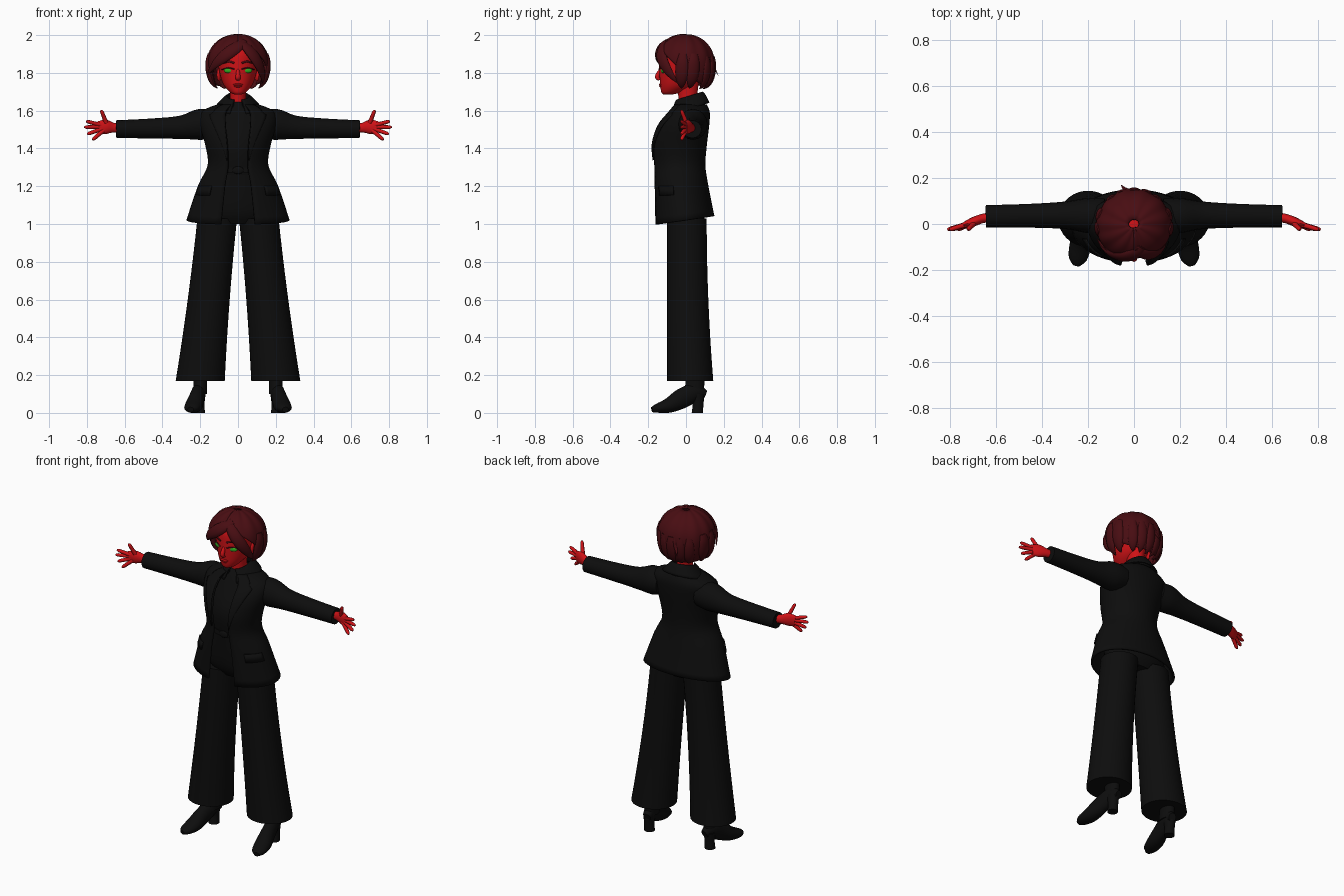
import bpy, bmesh
from math import sin, cos, pi, sqrt
from mathutils import Vector

cube = bpy.data.objects.get("Cube")
if cube:
    bpy.data.objects.remove(cube, do_unlink=True)


def material(name, red, green, blue):
    mat = bpy.data.materials.new(name)
    mat.use_nodes = True
    mat.diffuse_color = (red, green, blue, 1)
    mat.node_tree.nodes["Principled BSDF"].inputs["Base Color"].default_value = mat.diffuse_color
    return mat


BLACK = material("black cloth", red=.004, green=.004, blue=.004)
SKIN = material("red skin", red=.62, green=.006, blue=.008)
HAIR = material("dark red hair", red=.065, green=.004, blue=.006)
GREEN = material("green eyes", red=.03, green=.4, blue=.015)


def oval(height, width, front, back):
    """Profile key: half width and the front and back y at one height."""
    return height, width, front, back


def knot(x, y, z, side, top):
    """Path key: a point with its side and top radii."""
    return x, y, z, side, top


def spline(keys, steps=4):
    """Smooth curve through keys of any length."""
    out = []
    for i in range(len(keys) - 1):
        before, start = keys[max(i - 1, 0)], keys[i]
        end, after = keys[i + 1], keys[min(i + 2, len(keys) - 1)]
        for step in range(steps):
            t = step / steps
            out.append(tuple(b + t * ((c - a) + t * ((2*a - 5*b + 4*c - d) + t * (3*b - a - 3*c + d))) / 2
                             for a, b, c, d in zip(before, start, end, after)))
    return out + [keys[-1]]


def finish(name, bm, mat, mirror=False):
    """Turn a bmesh into a smooth shaded object."""
    bmesh.ops.recalc_face_normals(bm, faces=bm.faces)
    mesh = bpy.data.meshes.new(name)
    bm.to_mesh(mesh)
    bm.free()
    mesh.materials.append(mat)
    mesh.shade_smooth()
    mesh.set_sharp_from_angle(angle=pi / 4)
    part = bpy.data.objects.new(name, mesh)
    bpy.context.collection.objects.link(part)
    if mirror:
        part.modifiers.new("mirror", 'MIRROR')
    return part


def loft(name, rings, mat, mirror=False):
    """Closed skin over a list of point rings."""
    bm = bmesh.new()
    rows = [[bm.verts.new(p) for p in ring] for ring in rings]
    for low, high in zip(rows, rows[1:]):
        for i in range(len(low)):
            bm.faces.new((low[i - 1], low[i], high[i], high[i - 1]))
    bm.faces.new(rows[0])
    bm.faces.new(rows[-1])
    return finish(name, bm, mat, mirror)


def sheet(name, rows, mat, thickness, mirror=False):
    """Open cloth panel over rows of points."""
    bm = bmesh.new()
    rows = [[bm.verts.new(p) for p in row] for row in rows]
    for low, high in zip(rows, rows[1:]):
        for i in range(1, len(low)):
            bm.faces.new((low[i - 1], low[i], high[i], high[i - 1]))
    part = finish(name, bm, mat, mirror)
    solid = part.modifiers.new("thickness", 'SOLIDIFY')
    solid.thickness, solid.offset = thickness, 0


def arc(key, start=0, end=2 * pi, count=32, centre=0, tilt=0, grow=0):
    """Points round an oval key; angle 0 faces the front."""
    height, width, front, back = key
    points = []
    for i in range(count):
        t = start + (end - start) * i / (count - 1)
        y = (front + back) / 2 - ((back - front) / 2 + grow) * cos(t)
        points.append((centre + (width + grow) * sin(t), y, height + tilt * y))
    return points


def body(name, keys, mat, centre=0, mirror=False):
    loft(name, [arc(k, centre=centre)[:-1] for k in spline(keys)], mat, mirror)


def tube(name, keys, mat, up=(0, 0, 1), count=16, mirror=False):
    """Oval tube along a smooth path of knots."""
    path = spline(keys)
    points = [Vector(k[:3]) for k in path]
    rings = []
    for i, key in enumerate(path):
        along = (points[min(i + 1, len(path) - 1)] - points[max(i - 1, 0)]).normalized()
        side = Vector(up).cross(along).normalized()
        top = along.cross(side)
        angles = [2 * pi * n / count for n in range(count)]
        rings.append([points[i] + side * key[3] * cos(a) + top * key[4] * sin(a) for a in angles])
    loft(name, rings, mat, mirror)


def ball(name, place, scale, mat, turn=0):
    bpy.ops.mesh.primitive_uv_sphere_add(segments=16, ring_count=10, location=place, rotation=(0, 0, turn))
    part = bpy.context.object
    part.name, part.scale = name, scale
    part.data.materials.append(mat)
    part.data.shade_smooth()


# Trousers: legs lean outward and flare toward the hem
leg_rings = []
for step in range(13):
    drop = step / 12
    key = oval(height=1.03 - .86 * drop, width=.105 + .025 * drop**2, front=-.1, back=.11 + .035 * drop**2)
    leg_rings.append(arc(key, centre=.11 + .09 * drop)[:-1])
loft("trouser_legs", leg_rings, BLACK, mirror=True)
body("trouser_hips", [oval(height=1, width=.14, front=-.07, back=.08),
                      oval(height=1.08, width=.2, front=-.11, back=.11),
                      oval(height=1.3, width=.14, front=-.13, back=.08)], BLACK)
waist = oval(height=1.27, width=.145, front=-.136, back=.09)
raised = oval(height=1.3, width=.145, front=-.136, back=.09)
loft("belt", [arc(k, grow=.004)[:-1] for k in (waist, raised)], BLACK)
ball("belt_buckle", (0, -.14, 1.285), (.03, .007, .02), BLACK)

# Shirt with a high neck
body("shirt", [oval(height=1.26, width=.14, front=-.13, back=.08),
               oval(height=1.42, width=.145, front=-.15, back=.085),
               oval(height=1.58, width=.15, front=-.08, back=.1),
               oval(height=1.65, width=.048, front=-.035, back=.075)], BLACK)

# Jacket: open front, fitted waist, flared hem that hangs lower in front
jacket = spline([oval(height=1.02, width=.268, front=-.165, back=.145),
                 oval(height=1.2, width=.207, front=-.168, back=.113),
                 oval(height=1.31, width=.155, front=-.17, back=.097),
                 oval(height=1.42, width=.168, front=-.178, back=.105),
                 oval(height=1.52, width=.195, front=-.147, back=.117),
                 oval(height=1.59, width=.19, front=-.09, back=.12),
                 oval(height=1.63, width=.1, front=-.055, back=.105)])
GAP = .34


def coat_row(key, start, end, count, grow=0):
    return arc(key, start, end, count, tilt=max(0, 1.2 - key[0]) * .8, grow=grow)


sheet("jacket", [coat_row(k, GAP, 2 * pi - GAP, 40) for k in jacket], BLACK, thickness=.012)
lapel = [k for k in jacket if k[0] > 1.33]
rows = []
for i, key in enumerate(lapel):
    spread = i / len(lapel)
    notch = .15 if spread > .65 else 0
    rows.append(coat_row(key, GAP, GAP + .03 + .7 * spread - notch, 6, grow=.009))
sheet("jacket_lapels", rows, BLACK, thickness=.007, mirror=True)
pocket = [k for k in jacket if 1.14 < k[0] < 1.23]
sheet("pocket_flaps", [coat_row(k, .7, 1.3, 8, grow=.009) for k in pocket], BLACK, thickness=.007, mirror=True)
collar = spline([oval(height=1.605, width=.125, front=-.08, back=.122),
                 oval(height=1.67, width=.062, front=-.055, back=.09),
                 oval(height=1.61, width=.09, front=-.06, back=.1)])
sheet("jacket_collar", [arc(k, GAP, 2 * pi - GAP, tilt=.3) for k in collar], BLACK, thickness=.008)

# Sleeves, full at the shoulder
tube("sleeves", [knot(x=.13, y=.035, z=1.53, side=.075, top=.07),
                 knot(x=.2, y=.037, z=1.527, side=.077, top=.082),
                 knot(x=.3, y=.038, z=1.512, side=.06, top=.062),
                 knot(x=.45, y=.036, z=1.506, side=.052, top=.053),
                 knot(x=.645, y=.033, z=1.502, side=.049, top=.047)], BLACK, mirror=True)

# Hands: flat palms with fanned, tapering fingers
tube("palms", [knot(x=.62, y=.03, z=1.508, side=.022, top=.024),
               knot(x=.66, y=.024, z=1.51, side=.02, top=.026),
               knot(x=.7, y=.01, z=1.514, side=.02, top=.038),
               knot(x=.74, y=-.002, z=1.51, side=.011, top=.033)], SKIN, mirror=True)
fan = {"index": .25, "middle": -.02, "ring": -.35, "little": -.72, "thumb": 1.2}
for name, angle in fan.items():
    reach = .124 - .025 * abs(angle)
    keys = []
    for part in (.25, .6, .9, 1):
        radius = .004 if part == 1 else .013 - .004 * part
        keys.append(knot(x=.69 + reach * part * cos(angle), y=.01 - .035 * part,
                         z=1.515 + reach * part * sin(angle), side=radius, top=radius))
    tube(name + "_fingers", keys, SKIN, up=(0, 1, 0), count=8, mirror=True)


# Heeled shoes with the toes turned out
def sole(y, z, side, top):
    return knot(x=.215 - .2 * y, y=y, z=z, side=side, top=top)


tube("shoes", [sole(y=.1, z=.095, side=.022, top=.025),
               sole(y=.05, z=.11, side=.036, top=.047),
               sole(y=-.02, z=.077, side=.04, top=.053),
               sole(y=-.09, z=.04, side=.047, top=.04),
               sole(y=-.15, z=.025, side=.04, top=.025),
               sole(y=-.18, z=.017, side=.016, top=.014)], BLACK, mirror=True)
body("shoe_ankles", [oval(height=.1, width=.036, front=-.01, back=.095),
                     oval(height=.22, width=.036, front=.005, back=.1)], BLACK, centre=.2, mirror=True)
body("shoe_heels", [oval(height=0, width=.03, front=.03, back=.09),
                    oval(height=.05, width=.028, front=.035, back=.093),
                    oval(height=.1, width=.034, front=.02, back=.1)], BLACK, centre=.205, mirror=True)

# Neck and head
body("neck", [oval(height=1.6, width=.05, front=-.035, back=.075),
              oval(height=1.67, width=.042, front=-.04, back=.06),
              oval(height=1.76, width=.05, front=-.05, back=.07)], SKIN)
body("head", [oval(height=1.686, width=.02, front=-.12, back=-.07),
              oval(height=1.7, width=.046, front=-.131, back=-.02),
              oval(height=1.75, width=.083, front=-.138, back=.06),
              oval(height=1.85, width=.106, front=-.142, back=.11),
              oval(height=1.92, width=.1, front=-.13, back=.11),
              oval(height=1.97, width=.04, front=-.06, back=.05)], SKIN)
tube("nose", [knot(x=0, y=-.13, z=1.825, side=.007, top=.007),
              knot(x=0, y=-.152, z=1.78, side=.013, top=.013),
              knot(x=0, y=-.14, z=1.764, side=.012, top=.006)], SKIN, up=(0, 1, 0))
ball("upper_lip", (0, -.135, 1.738), (.026, .009, .006), SKIN)
ball("lower_lip", (0, -.133, 1.729), (.02, .009, .006), SKIN)
for name, side in (("left", 1), ("right", -1)):
    ball(name + "_ear", (side * .1, 0, 1.79), (.012, .022, .035), SKIN, turn=side * .3)
    ball(name + "_eye", (side * .05, -.122, 1.812), (.027, .008, .0125), GREEN, turn=side * .32)


# Lashes and brows follow the curve of the face
def face_line(name, height, thickness):
    keys = []
    for x in (.02, .05, .085):
        y = -.022 - .122 * sqrt(1 - (x / .105)**2)
        keys.append(knot(x=x, y=y, z=height - 8 * (x - .05)**2, side=.004, top=thickness))
    tube(name, keys, HAIR, count=8, mirror=True)


face_line("eyelashes", height=1.827, thickness=.003)
face_line("eyebrows", height=1.86, thickness=.005)


# Hair: a rounded cap whose hairline drops from the parting to the nape
def scalp(turn, rise, size=1):
    """Point on the hair; below its middle the hair tucks in more slowly."""
    flat = size * cos(rise if rise > 0 else rise * .6)
    return .157 * flat * sin(turn), -.006 - .152 * flat * cos(turn), 1.857 + .143 * size * sin(rise)


rings = []
for row in range(1, 17):
    depth = row / 16
    ring = []
    for i in range(96):
        turn = 2 * pi * i / 96
        hairline = 1.65 * ((1 + cos(turn - .15)) / 2)**1.6 - 1.1
        groove = 1 + .015 * sin(11 * turn + 2 * depth) * sin(pi * depth)
        ring.append(scalp(turn, pi / 2 - (pi / 2 - hairline) * depth, groove))
    rings.append(ring + ring[:1])
sheet("hair_cap", rings, HAIR, thickness=.012)


def lock(name, start, end, width, flick=0):
    """Tapered strand across the hair between two (turn, rise) places."""
    keys = []
    for i in range(7):
        k = i / 6
        turn, rise = (a + (b - a) * k for a, b in zip(start, end))
        taper = .1 + .9 * sin(pi * (.2 + .8 * k))
        x, y, z = scalp(turn, rise, 1 + flick * k**3)
        keys.append(knot(x, y, z, side=width * taper, top=width * taper / 2))
    middle = (start[0] + end[0]) / 2
    tube(name, keys, HAIR, up=(sin(middle), -cos(middle), .2), count=12)


lock("right_fringe", start=(.3, .9), end=(-1.2, -.4), width=.036, flick=.12)
lock("right_fringe_lower", start=(.2, .7), end=(-1.1, -.1), width=.03)
lock("left_fringe", start=(.15, .9), end=(1.3, -.9), width=.034)
for name, side in (("left", 1), ("right", -1)):
    lock(name + "_side_lock", start=(side * 1.5, .3), end=(side * 1.4, -1.3), width=.035)
    lock(name + "_ear_lock", start=(side * 1.9, .3), end=(side * 1.8, -1.3), width=.035)
for i in range(5):
    turn = pi + (i - 2) * .35
    lock("nape_lock", start=(turn, .2), end=(turn, -1.4), width=.03)
lock("back_flick", start=(pi + .1, .2), end=(pi + .3, -.4), width=.014, flick=.25)
